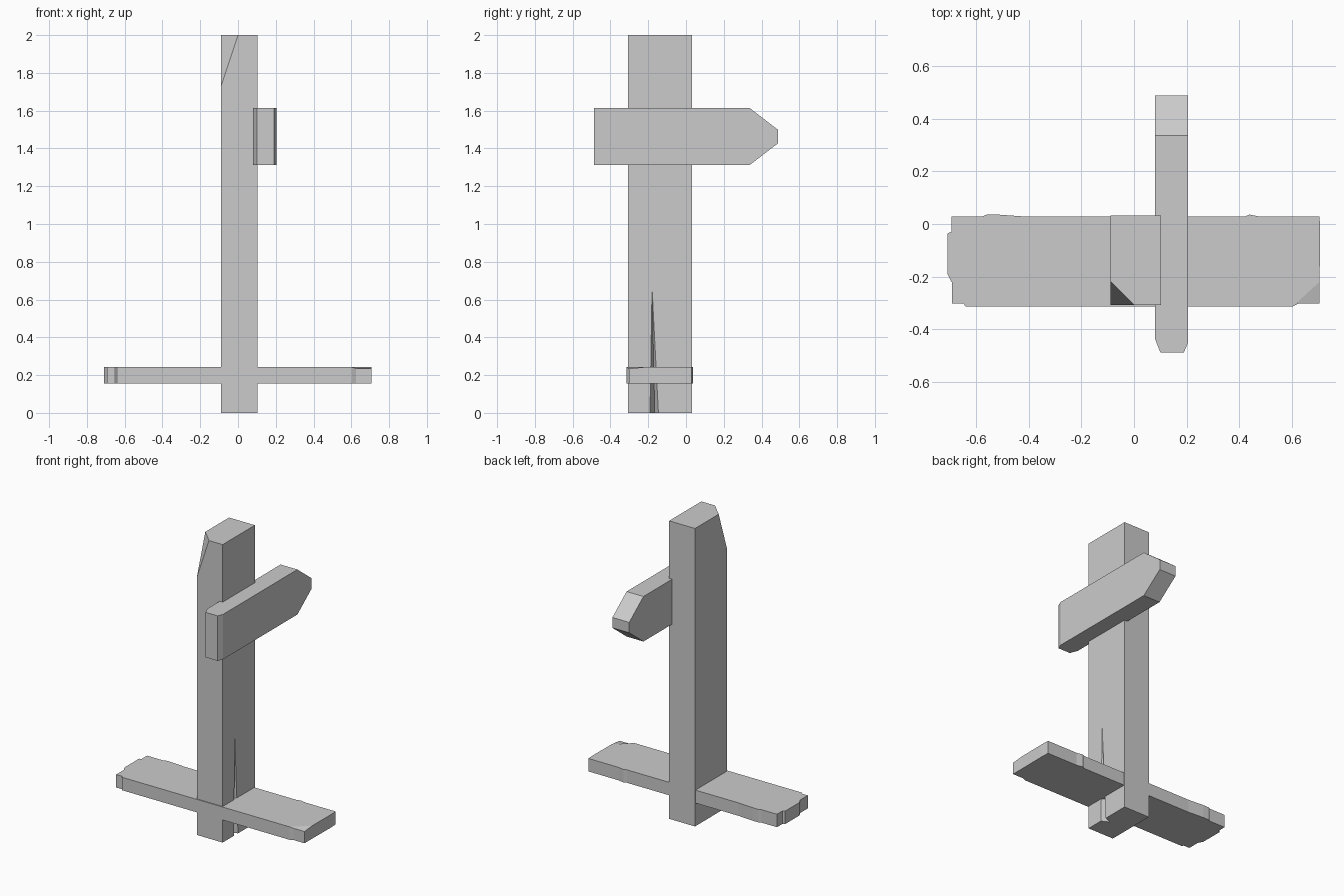
import bpy, bmesh
from mathutils import Vector

if "Cube" in bpy.data.objects:
    bpy.data.objects.remove(bpy.data.objects["Cube"])


def prism(points, direction):
    """Closed prism from a planar outline pushed along direction."""
    bm = bmesh.new()
    face = bm.faces.new([bm.verts.new(p) for p in points])
    ext = bmesh.ops.extrude_face_region(bm, geom=[face], use_keep_orig=True)
    moved = [g for g in ext["geom"] if isinstance(g, bmesh.types.BMVert)]
    bmesh.ops.translate(bm, verts=moved, vec=direction)
    bmesh.ops.recalc_face_normals(bm, faces=bm.faces)
    return bm


def slice_off(bm, co, normal):
    """Cut away everything on the normal side of a plane and cap it."""
    geom = bm.verts[:] + bm.edges[:] + bm.faces[:]
    cut = bmesh.ops.bisect_plane(bm, geom=geom, plane_co=co, plane_no=normal,
                                 clear_outer=True)
    edges = [g for g in cut["geom_cut"] if isinstance(g, bmesh.types.BMEdge)]
    bmesh.ops.holes_fill(bm, edges=edges, sides=0)
    bmesh.ops.recalc_face_normals(bm, faces=bm.faces)


def make(name, bm):
    bmesh.ops.recalc_face_normals(bm, faces=bm.faces)
    mesh = bpy.data.meshes.new(name)
    bm.to_mesh(mesh)
    bm.free()
    obj = bpy.data.objects.new(name, mesh)
    bpy.context.collection.objects.link(obj)
    return obj


# Post with a chipped top corner
bm = prism([(-.09, -.308, 0), (.102, -.308, 0), (.102, .033, 0), (-.09, .033, 0)],
           (0, 0, 2))
slice_off(bm, (-.09, -.308, 1.73), (-3, -3, 1))
post = make("post", bm)

# Tapering crack in the foot of the post
bm = bmesh.new()
for p in [(.12, -.20, -.02), (.12, -.138, -.02), (.05, -.165, -.02), (.12, -.185, .9)]:
    bm.verts.new(p)
bmesh.ops.convex_hull(bm, input=bm.verts)
cutter = make("crack_cutter", bm)
cutter.hide_render = True
mod = post.modifiers.new("crack", 'BOOLEAN')
mod.operation = 'DIFFERENCE'
mod.solver = 'EXACT'
mod.object = cutter
bpy.context.view_layer.objects.active = post
bpy.ops.object.modifier_apply(modifier=mod.name)
bpy.data.objects.remove(cutter)

# Arrow board with cut corners at its blunt end
profile = [(-.488, 1.312), (.337, 1.312), (.488, 1.428), (.488, 1.498),
           (.337, 1.614), (-.488, 1.614)]
bm = prism([(.08, y, z) for y, z in profile], (.125, 0, 0))
slice_off(bm, (.08, -.437, 1.4), (-.051, -.02, 0))
slice_off(bm, (.205, -.452, 1.4), (.036, -.015, 0))
make("arrow_board", bm)

# Worn cross plank
outline = [(-.695, .028), (-.695, -.03), (-.71, -.036), (-.71, -.19), (-.693, -.222),
           (-.693, -.302), (-.65, -.302), (-.64, -.314), (.603, -.314), (.625, -.303),
           (.706, -.303), (.706, -.22), (.708, -.03), (.706, .028),
           (.48, .028), (.44, .036), (.42, .028),
           (-.41, .028), (-.52, .036), (-.56, .036), (-.58, .028)]
bm = prism([(x, y, .155) for x, y in outline], (0, 0, .087))


def top_vert(x, y):
    return min(bm.verts, key=lambda v: (v.co - Vector((x, y, .242))).length)


# Sunken front corner of the plank
bmesh.ops.connect_verts(bm, verts=[top_vert(.603, -.314), top_vert(.706, -.22)])
for v in [top_vert(.625, -.303), top_vert(.706, -.303)]:
    v.co.z -= .008
make("cross_plank", bm)
